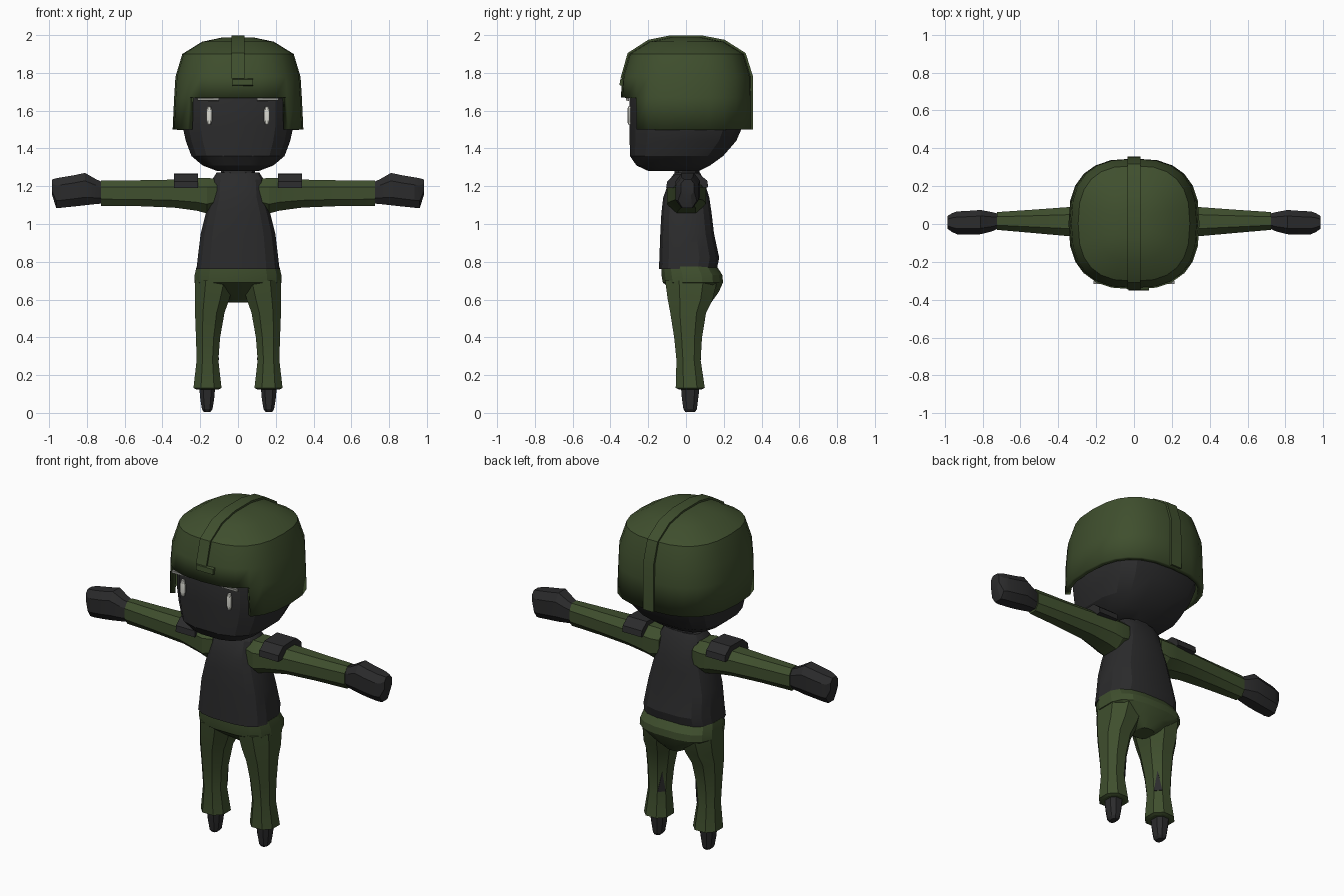
import bpy, bmesh, math
from mathutils import Vector

if "Cube" in bpy.data.objects:
    bpy.data.objects.remove(bpy.data.objects["Cube"])


def material(name, rgb):
    m = bpy.data.materials.new(name)
    m.diffuse_color = (*rgb, 1)
    m.use_nodes = True
    m.node_tree.nodes["Principled BSDF"].inputs["Base Color"].default_value = m.diffuse_color
    return m


GREEN = material("olive_green", (0.05, 0.078, 0.027))
DARK = material("charcoal", (0.024, 0.024, 0.025))
WHITE = material("eye_white", (0.72, 0.72, 0.66))
GREY = material("brow_grey", (0.3, 0.3, 0.28))


def finish(name, bm, mat, mirror=False):
    bmesh.ops.recalc_face_normals(bm, faces=bm.faces)
    me = bpy.data.meshes.new(name)
    bm.to_mesh(me)
    bm.free()
    me.materials.append(mat)
    ob = bpy.data.objects.new(name, me)
    bpy.context.collection.objects.link(ob)
    if mirror:
        ob.modifiers.new("mirror", "MIRROR").use_mirror_merge = False
    return ob


def loft(name, rings, mat, n=12, p=2.5, axis="z", phase=0.0, mirror=False, bottom=True, cut=None):
    """Rings are (position, u0, u1, v0, v1); u,v are x,y along z or y,z along x."""
    bm = bmesh.new()
    loops = []
    for s, u0, u1, v0, v1 in rings:
        loop = []
        for i in range(n):
            a = 2 * math.pi * (i + phase) / n
            c, d = math.cos(a), math.sin(a)
            u = (u0 + u1) / 2 + (u1 - u0) / 2 * math.copysign(abs(c) ** (2 / p), c)
            v = (v0 + v1) / 2 + (v1 - v0) / 2 * math.copysign(abs(d) ** (2 / p), d)
            loop.append(bm.verts.new((u, v, s) if axis == "z" else (s, u, v)))
        loops.append(loop)
    for a, b in zip(loops, loops[1:]):
        for i in range(n):
            j = (i + 1) % n
            bm.faces.new((a[i], a[j], b[j], b[i]))
    if bottom:
        bm.faces.new(loops[0][::-1])
    bm.faces.new(loops[-1])
    if cut:
        bm.normal_update()
        gone = [f for f in bm.faces if cut(f.calc_center_median())]
        bmesh.ops.delete(bm, geom=gone, context="FACES")
    return finish(name, bm, mat, mirror)


def prism(name, pts, x0, x1, mat, mirror=False):
    """Closed (y, z) outline extruded from x0 to x1."""
    bm = bmesh.new()
    a = [bm.verts.new((x0, y, z)) for y, z in pts]
    b = [bm.verts.new((x1, y, z)) for y, z in pts]
    for i in range(len(pts)):
        j = (i + 1) % len(pts)
        bm.faces.new((a[i], a[j], b[j], b[i]))
    bm.faces.new(a)
    bm.faces.new(b)
    return finish(name, bm, mat, mirror)


# Head with a flat face and a chin that rises to the back
loft("head", [
    (1.28, -.11, .11, -.20, .07), (1.31, -.19, .19, -.265, .13),
    (1.36, -.25, .25, -.30, .20), (1.44, -.28, .28, -.302, .27),
    (1.52, -.298, .298, -.302, .305), (1.68, -.298, .298, -.302, .305),
    (1.82, -.25, .25, -.25, .25)], DARK, n=16, p=2.9, phase=.5)

# Eyes and brows
loft("eye", [(1.528, .143, .162, -.308, -.290), (1.55, .136, .169, -.311, -.29),
             (1.60, .136, .169, -.311, -.29), (1.622, .143, .162, -.308, -.29)],
     WHITE, n=8, phase=.5, mirror=True)
prism("brow", [(-.302, 1.65), (-.318, 1.655), (-.318, 1.668), (-.302, 1.668)],
      .10, .215, GREY, mirror=True)

# Helmet shell, lower band open over the face
helmet = loft("helmet", [
    (1.50, -.346, .346, -.342, .346), (1.67, -.338, .338, -.345, .346),
    (1.78, -.331, .331, -.337, .344), (1.90, -.295, .295, -.302, .308),
    (1.965, -.19, .19, -.195, .20), (1.988, -.08, .08, -.08, .08)],
    GREEN, n=24, p=2.6, bottom=False, cut=lambda c: c.z < 1.6 and c.y < -.26)
sol = helmet.modifiers.new("thickness", "SOLIDIFY")
sol.thickness, sol.offset = .03, -1

# Ridge strip running over the helmet, front to back
arc = [(-.347, 1.77), (-.309, 1.905), (-.20, 1.975), (-.08, 1.999), (.08, 1.999),
       (.205, 1.975), (.316, 1.905), (.355, 1.78), (.356, 1.50)]
inner = [(y * .92, z - .025 if abs(y) < .33 else z) for y, z in reversed(arc)]
prism("helmet_ridge", arc + inner, -.034, .034, GREEN)
# Front mount and raised rear collar on the ridge
prism("helmet_mount", [(-.33, 1.73), (-.352, 1.735), (-.349, 1.765), (-.33, 1.77)],
      -.03, .08, GREEN)

# Neck and vest
loft("neck", [(1.22, -.10, .10, -.07, .08), (1.31, -.085, .085, -.06, .07)], DARK, n=10)
loft("vest", [
    (.762, -.222, .222, -.145, .165), (.82, -.216, .216, -.143, .178),
    (.95, -.20, .20, -.138, .15), (1.06, -.172, .172, -.132, .137),
    (1.14, -.146, .146, -.122, .125), (1.235, -.138, .138, -.088, .095),
    (1.272, -.115, .115, -.06, .075)], DARK, n=16, p=3.0, phase=.5)

# Arms: sleeve, glove, shoulder pad
loft("sleeve", [
    (.11, -.09, .105, 1.07, 1.245), (.165, -.108, .112, 1.05, 1.25),
    (.22, -.098, .108, 1.065, 1.248), (.34, -.07, .095, 1.082, 1.24),
    (.53, -.052, .08, 1.09, 1.236), (.725, -.034, .066, 1.092, 1.235)],
    GREEN, n=8, p=2.4, axis="x", phase=.5, mirror=True)
loft("glove", [
    (.715, -.025, .056, 1.105, 1.225), (.75, -.042, .066, 1.102, 1.24),
    (.81, -.058, .078, 1.094, 1.276), (.865, -.06, .074, 1.088, 1.264),
    (.935, -.058, .07, 1.081, 1.252), (.962, -.045, .06, 1.079, 1.247),
    (.984, -.028, .045, 1.15, 1.238)], DARK, n=8, p=2.6, axis="x", phase=.5, mirror=True)
prism("shoulder_pad", [(-.105, 1.19), (-.10, 1.225), (-.055, 1.264), (.065, 1.268),
                       (.112, 1.23), (.118, 1.195), (.08, 1.19), (0, 1.215), (-.07, 1.19)],
      .212, .338, DARK, mirror=True)

# Trousers: hips and legs
loft("hips", [
    (.585, -.05, .05, .02, .135), (.64, -.15, .15, -.06, .175),
    (.69, -.234, .234, -.125, .198), (.73, -.233, .233, -.132, .195),
    (.775, -.222, .222, -.132, .165)], GREEN, n=16, p=2.8, phase=.5)
leg = loft("trouser_leg", [
    (.125, .098, .225, -.045, .09), (.132, .082, .241, -.06, .105),
    (.28, .10, .223, -.055, .082), (.40, .09, .227, -.068, .09),
    (.53, .066, .233, -.09, .113), (.60, .04, .235, -.105, .15),
    (.70, .01, .234, -.12, .175)], GREEN, n=8, p=2.3, phase=.5, mirror=True)

# Dark triangular patch on the inner back of each leg
face = next(f for f in leg.data.polygons if .3 < f.center.z < .38
            and f.normal.x < -.3 and f.normal.y > .3)
co = sorted((leg.data.vertices[i].co + face.normal * .004 for i in face.vertices),
            key=lambda v: v.z)
bm = bmesh.new()
tri = bm.faces.new([bm.verts.new(v) for v in (co[0], co[1], (co[2] + co[3]) / 2)])
tri.normal_update()
flip = tri.normal.dot(Vector((-1, 1, 0))) < 0
geo = bmesh.ops.extrude_face_region(bm, geom=[tri])["geom"]
for v in [g for g in geo if isinstance(g, bmesh.types.BMVert)]:
    v.co -= face.normal * .008
finish("leg_patch", bm, DARK, mirror=True)

# Feet
loft("boot", [
    (.005, .145, .182, -.005, .05), (.02, .133, .193, -.016, .06),
    (.08, .123, .203, -.025, .068), (.14, .118, .208, -.03, .075)],
    DARK, n=8, p=2.5, phase=.5, mirror=True)

# Soft shading with crisp edges
bpy.ops.object.select_all(action="SELECT")
bpy.context.view_layer.objects.active = helmet
bpy.ops.object.shade_smooth_by_angle(angle=math.radians(22))
